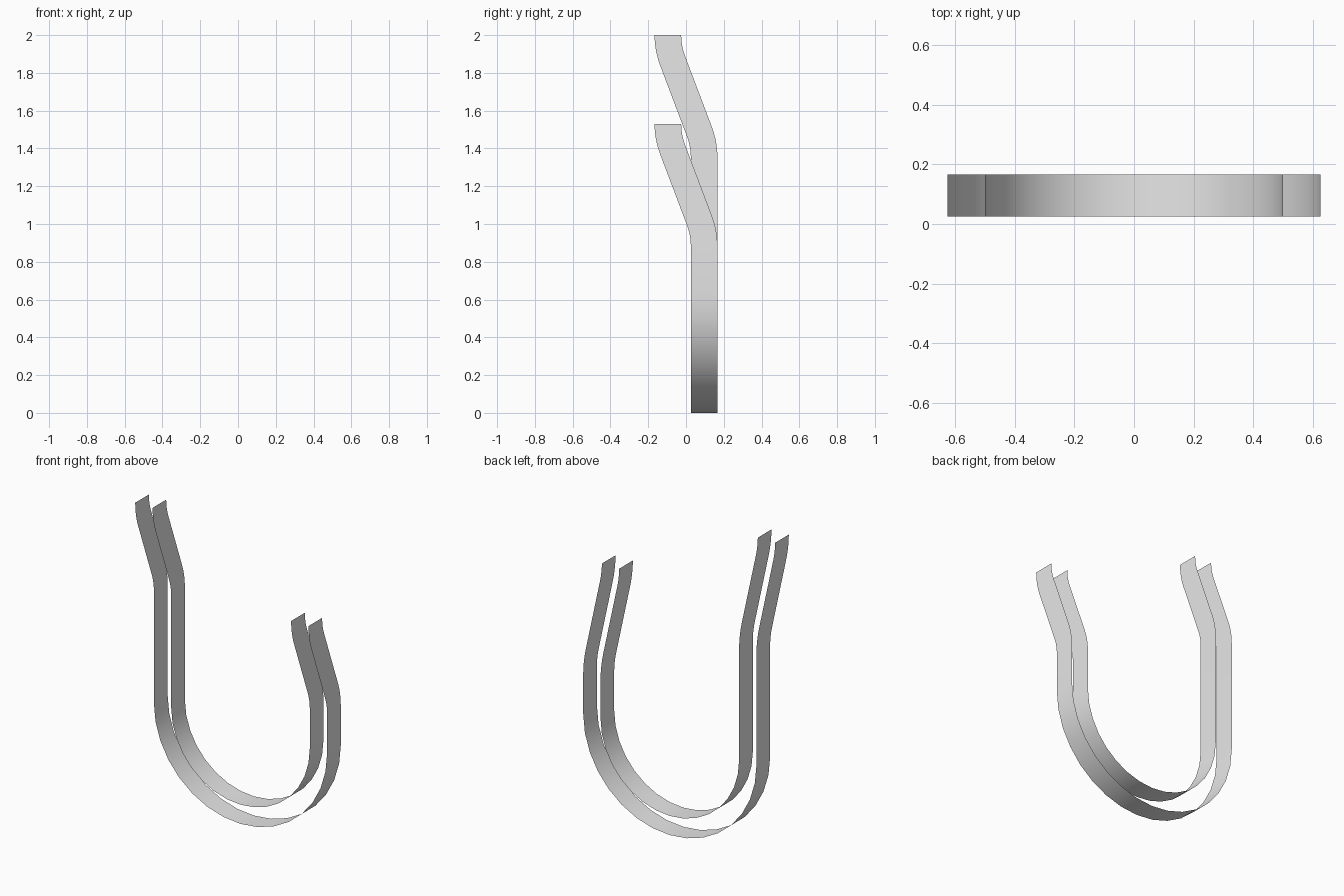
import bpy, bmesh
from math import sin, cos, tan, pi, radians

cube = bpy.data.objects.get("Cube")
if cube:
    bpy.data.objects.remove(cube)

WIDTH = 0.141        # strip width, front to back
Y_MID = 0.096        # middle of the upright part of the strip
BEND = radians(20.7)
BEND_R = 0.38        # middle radius of each leg bend
CENTRE_Z = 0.625     # centre of the big curve
ARC_STEPS, BEND_STEPS = 16, 5

grey = bpy.data.materials.new("light_grey")
grey.use_nodes = True
colour = (0.8, 0.8, 0.8, 1)
grey.diffuse_color = colour
grey.node_tree.nodes["Principled BSDF"].inputs["Base Color"].default_value = colour


def leg(x, top):
    """Front and back edge points of an S-bent leg, from bottom to top."""
    side = Y_MID - BEND_R * (1 - cos(BEND))
    half = BEND_R * sin(BEND) + side / tan(BEND)
    mid_z = top - half
    lower = []
    for i in range(BEND_STEPS + 1):
        t = BEND * i / BEND_STEPS
        y = Y_MID - BEND_R * (1 - cos(t))
        z = mid_z - half + BEND_R * sin(t)
        dy, dz = cos(t) * WIDTH / 2, sin(t) * WIDTH / 2
        lower.append(((x, y - dy, z - dz), (x, y + dy, z + dz)))

    # The upper bend is the lower one turned half round
    def turn(p):
        return (x, -p[1], 2 * mid_z - p[2])
    return lower + [(turn(b), turn(f)) for f, b in reversed(lower)]


def strip(name, radius):
    rows = list(reversed(leg(-radius, 2.0)))
    for i in range(ARC_STEPS + 1):
        a = pi + pi * i / ARC_STEPS
        x, z = radius * cos(a), CENTRE_Z + radius * sin(a)
        rows.append(((x, Y_MID - WIDTH / 2, z), (x, Y_MID + WIDTH / 2, z)))
    rows += leg(radius, 1.53)

    bm = bmesh.new()
    pairs = [[bm.verts.new(p) for p in row] for row in rows]
    for (f0, b0), (f1, b1) in zip(pairs, pairs[1:]):
        bm.faces.new((f0, b0, b1, f1))
    mesh = bpy.data.meshes.new(name)
    bm.to_mesh(mesh)
    bm.free()
    mesh.materials.append(grey)
    obj = bpy.data.objects.new(name, mesh)
    bpy.context.collection.objects.link(obj)
    bpy.ops.object.select_all(action="DESELECT")
    obj.select_set(True)
    bpy.context.view_layer.objects.active = obj
    bpy.ops.object.shade_smooth_by_angle(angle=radians(40))


strip("outer_strip", 0.625)
strip("inner_strip", 0.5)
